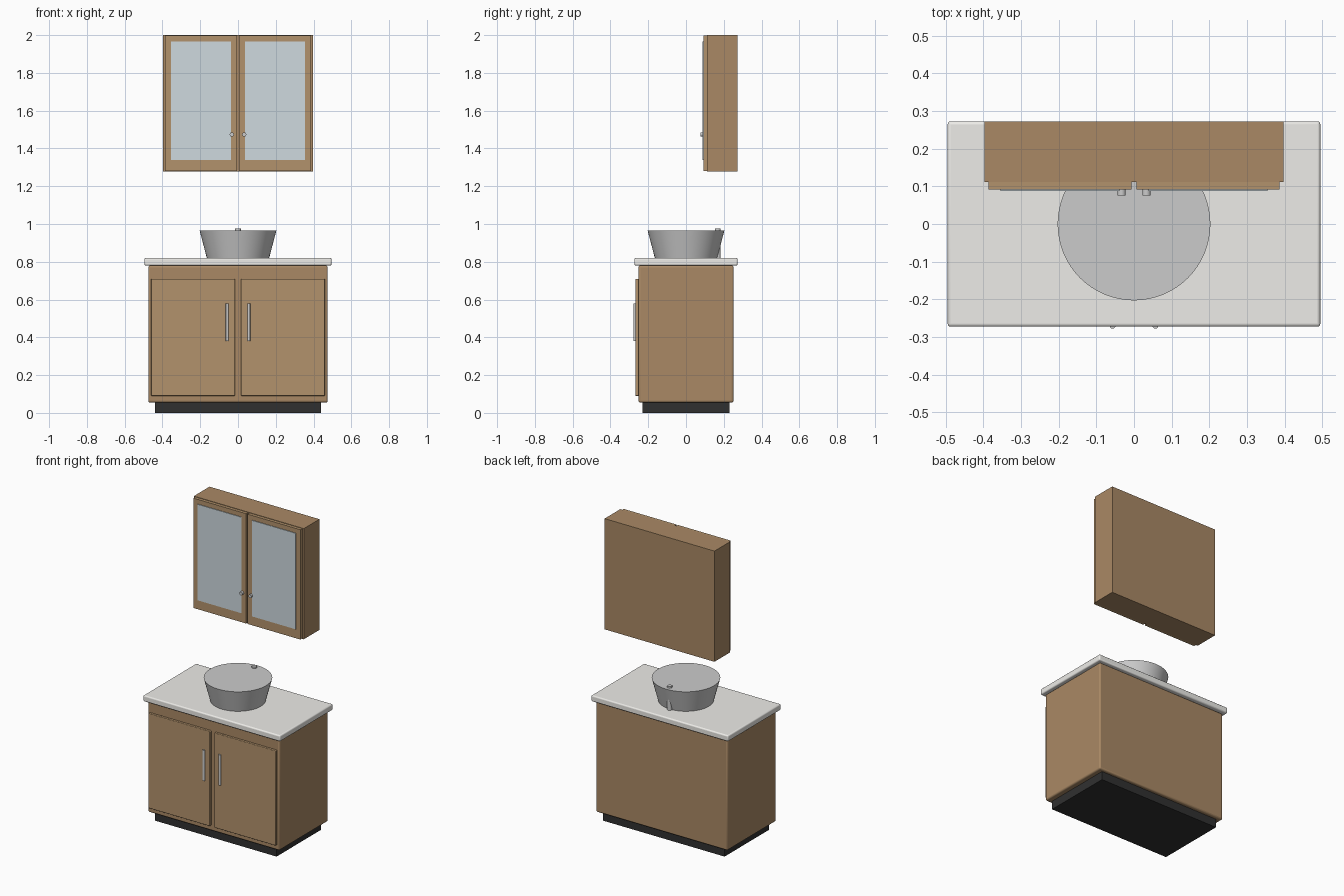
import bpy, math

if "Cube" in bpy.data.objects:
    bpy.data.objects.remove(bpy.data.objects["Cube"])


def material(name, rgb):
    m = bpy.data.materials.new(name)
    m.diffuse_color = (*rgb, 1)
    m.use_nodes = True
    m.node_tree.nodes["Principled BSDF"].inputs["Base Color"].default_value = m.diffuse_color
    return m


wood = material("wood", (0.40, 0.25, 0.13))
door_wood = material("door_wood", (0.45, 0.29, 0.15))
stone = material("stone", (0.85, 0.84, 0.81))
dark = material("dark", (0.03, 0.03, 0.03))
mirror = material("mirror", (0.62, 0.70, 0.74))
metal = material("metal", (0.55, 0.56, 0.57))


def finish(ob, name, mat, bevel=0):
    ob.name = name
    if mat:
        ob.data.materials.append(mat)
    if bevel:
        b = ob.modifiers.new("bevel", 'BEVEL')
        b.width = bevel
        b.segments = 3
    bpy.ops.object.shade_smooth_by_angle(angle=math.radians(35))
    return ob


def box(name, x, y, z, mat, bevel=0):
    """Box from (min, max) ranges."""
    bpy.ops.mesh.primitive_cube_add(size=1, location=[sum(r) / 2 for r in (x, y, z)])
    ob = bpy.context.object
    ob.scale = [r[1] - r[0] for r in (x, y, z)]
    bpy.ops.object.transform_apply(location=False, rotation=False, scale=True)
    return finish(ob, name, mat, bevel)


def rod(name, r1, r2, depth, loc, mat=None, rot=(0, 0, 0), sides=32):
    bpy.ops.mesh.primitive_cone_add(vertices=sides, radius1=r1, radius2=r2,
                                    depth=depth, location=loc, rotation=rot)
    return finish(bpy.context.object, name, mat)


# Vanity base
box("toe_kick", (-0.44, 0.44), (-0.23, 0.23), (0, 0.06), dark)
box("vanity_body", (-0.475, 0.475), (-0.252, 0.252), (0.055, 0.78), wood, 0.01)
box("countertop", (-0.495, 0.495), (-0.273, 0.273), (0.78, 0.82), stone, 0.008)

# Vessel basin and the faucet post through its back rim
rod("basin", 0.165, 0.203, 0.145, (0, 0, 0.8925), sides=64)
rod("faucet", 0.015, 0.015, 0.155, (0, 0.168, 0.8975))

# Wall cabinet
box("wall_cabinet", (-0.397, 0.397), (0.112, 0.273), (1.277, 2.0), wood)

# Mirrored doors, handles, glass panels and knobs
for s, side in ((-1, "left"), (1, "right")):
    def span(a, b):
        return tuple(sorted((s * a, s * b)))
    box(side + "_vanity_door", span(0.016, 0.46), (-0.268, -0.25), (0.09, 0.71), door_wood, 0.004)
    rod(side + "_handle", 0.008, 0.008, 0.2, (s * 0.057, -0.27, 0.48), metal)
    box(side + "_cabinet_door", span(0.006, 0.386), (0.092, 0.112), (1.28, 1.997), door_wood)
    box(side + "_mirror", span(0.038, 0.355), (0.088, 0.094), (1.34, 1.967), mirror)
    rod(side + "_knob", 0.011, 0.011, 0.018, (s * 0.033, 0.085, 1.474), metal,
        (math.pi / 2, 0, 0))
